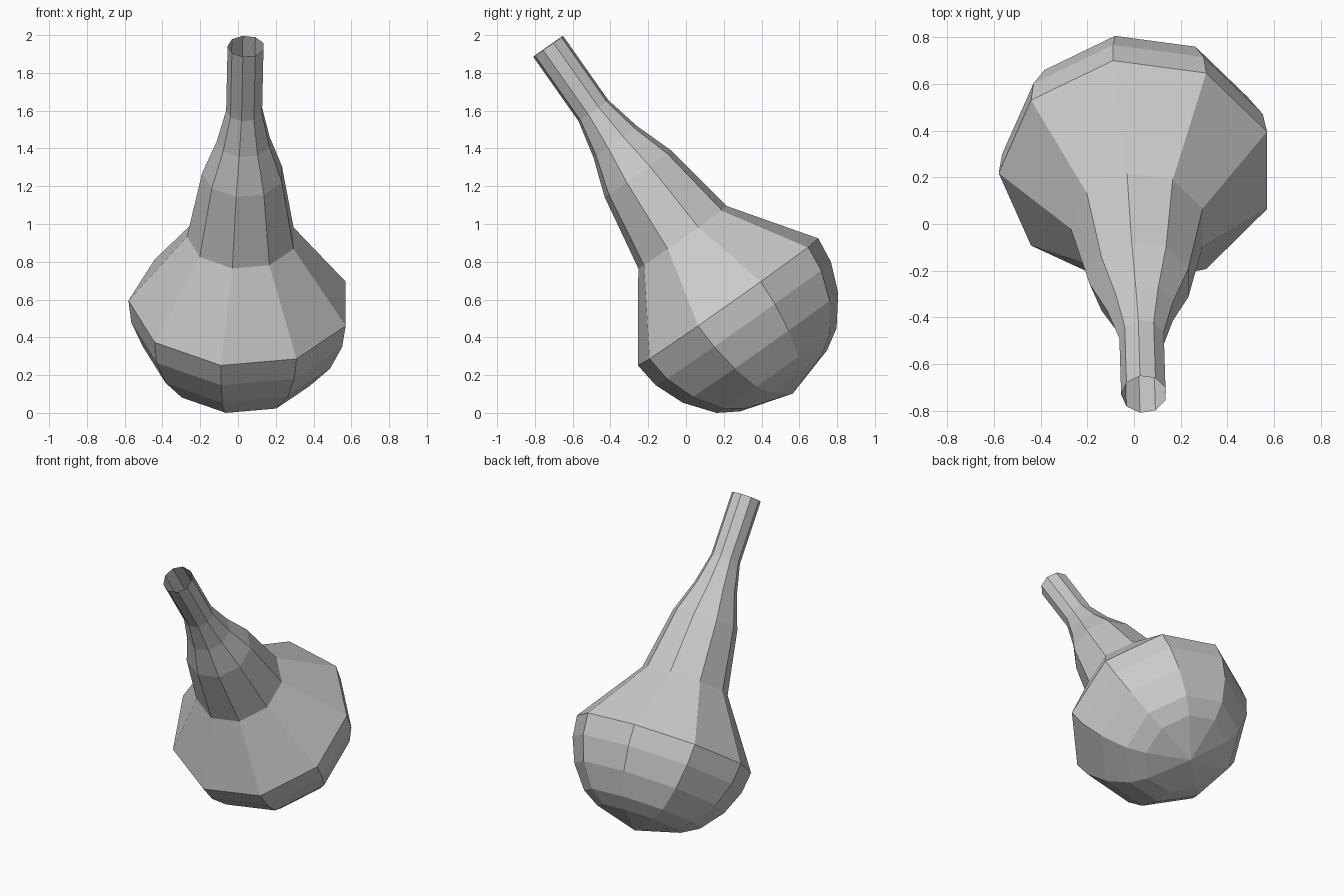
import bpy, bmesh
from math import sin, cos, radians
from mathutils import Vector

if "Cube" in bpy.data.objects:
    bpy.data.objects.remove(bpy.data.objects["Cube"])

SIDES = 9
CENTRE = Vector((0.013, 0.224, 0.591))            # centre of the widest ring
AXIS = Vector((0.018, -0.576, 0.818)).normalized()
V = AXIS.cross(Vector((1, 0, 0))).normalized()
U = V.cross(AXIS).normalized()

# (distance along the tilted axis, radius), bowl to neck
PROFILE = [(-0.510, 0.285), (-0.444, 0.395), (-0.298, 0.511), (-0.140, 0.576),
           (0.0, 0.593), (0.42, 0.291), (0.832, 0.218), (1.04, 0.144),
           (1.24, 0.098), (1.657, 0.098)]

bm = bmesh.new()
rings = []
for t, r in PROFILE:
    ring = []
    for k in range(SIDES):
        a = radians(180 + 360 * k / SIDES)
        ring.append(bm.verts.new(CENTRE + AXIS * t + U * r * cos(a) + V * r * sin(a)))
    rings.append(ring)

# walls, left open at the mouth
for lo, hi in zip(rings, rings[1:]):
    for k in range(SIDES):
        j = (k + 1) % SIDES
        bm.faces.new((lo[k], lo[j], hi[j], hi[k]))

# rounded base closes in a fan
pole = bm.verts.new(CENTRE - AXIS * 0.592)
for k in range(SIDES):
    bm.faces.new((rings[0][(k + 1) % SIDES], rings[0][k], pole))

bmesh.ops.recalc_face_normals(bm, faces=bm.faces)

# rest on the ground
low = min(v.co.z for v in bm.verts)
bmesh.ops.translate(bm, verts=bm.verts, vec=(0, 0, -low))

mesh = bpy.data.meshes.new("flask")
bm.to_mesh(mesh)
bm.free()
bpy.context.collection.objects.link(bpy.data.objects.new("flask", mesh))
